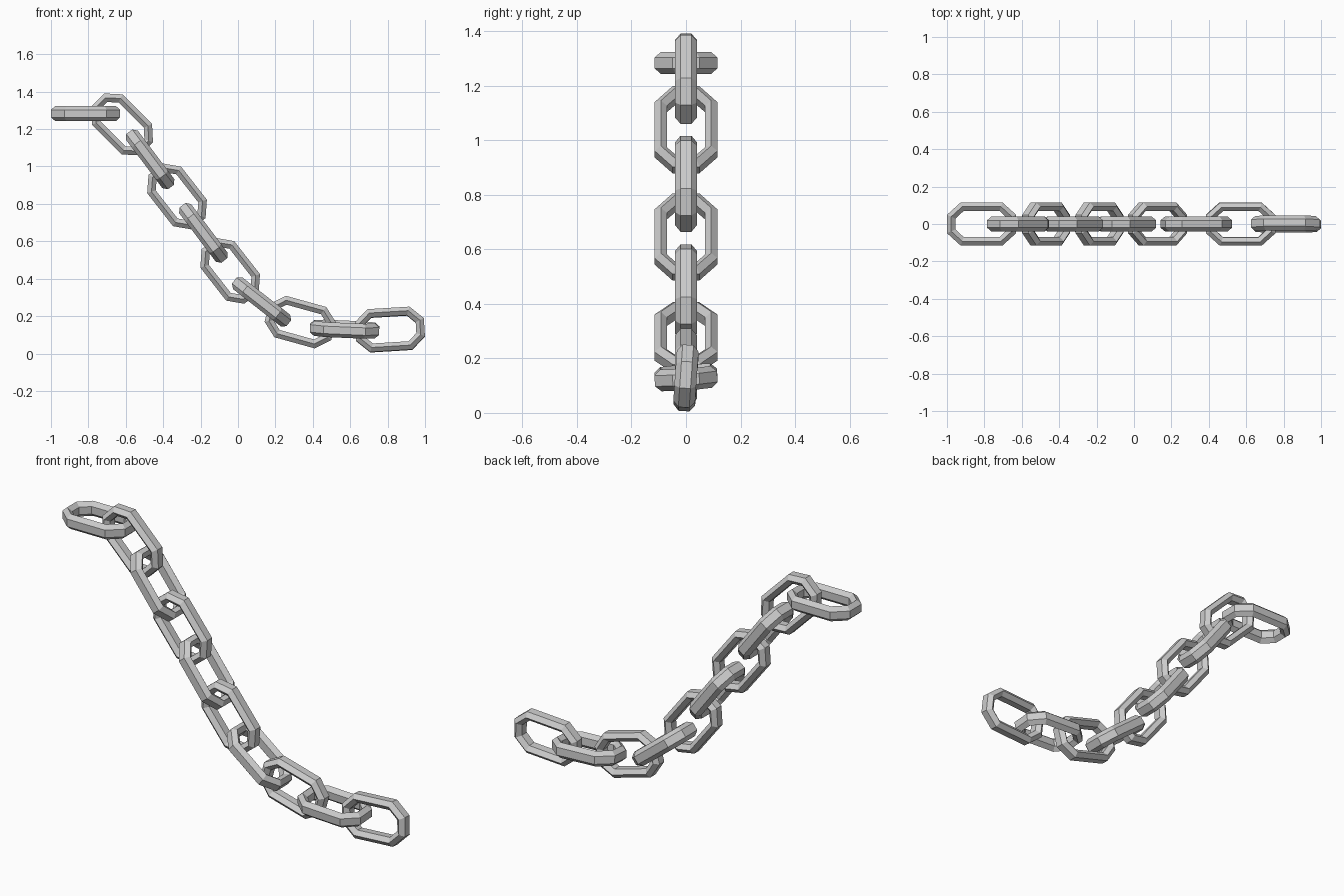
import bpy
from math import radians

if "Cube" in bpy.data.objects:
    bpy.data.objects.remove(bpy.data.objects["Cube"])

# Link outline: stretched octagon, given by how far it is inset from the outer edge
def octagon(d):
    sx, sy = 0.112 - 0.37 * d, 0.115 - d      # ends of the straight sides
    ex, ey = 0.185 - d, 0.049 - 0.45 * d      # ends of the end bars
    return [(ex, -ey), (ex, ey), (sx, sy), (-sx, sy),
            (-ex, ey), (-ex, -ey), (-sx, -sy), (sx, -sy)]

# Six-sided bar section: (inset, height), flat outside and ridged on both faces
T, H = 0.045, 0.04
section = [(0, -H / 2), (0, H / 2), (T / 2, H), (T, H / 2), (T, -H / 2), (T / 2, -H)]

verts = [(x, y, h) for d, h in section for x, y in octagon(d)]
faces = []
for j in range(6):
    for i in range(8):
        a, b = j * 8, (j + 1) % 6 * 8
        n = (i + 1) % 8
        faces.append((a + i, a + n, b + n, b + i))
mesh = bpy.data.meshes.new("chain_link")
mesh.from_pydata(verts, [], faces)
mesh.update()

# Hanging chain: x, z, downward pitch, roll about the link's own length
links = [
    (-0.815, 1.283, 0, 0),
    (-0.620, 1.225, 45, 90),
    (-0.470, 1.038, 53, 0),
    (-0.326, 0.840, 52, 90),
    (-0.185, 0.645, 53, 0),
    (-0.042, 0.442, 52, 90),
    (0.126, 0.276, 38, 0),
    (0.333, 0.168, 15.5, 90),
    (0.570, 0.130, 2.5, 4),
    (0.812, 0.128, -3.5, 86),
]
for k, (x, z, pitch, roll) in enumerate(links, 1):
    link = bpy.data.objects.new(f"chain_link_{k}", mesh)
    link.location = (x, 0, z)
    link.rotation_euler = (radians(roll), radians(pitch), 0)
    bpy.context.collection.objects.link(link)
